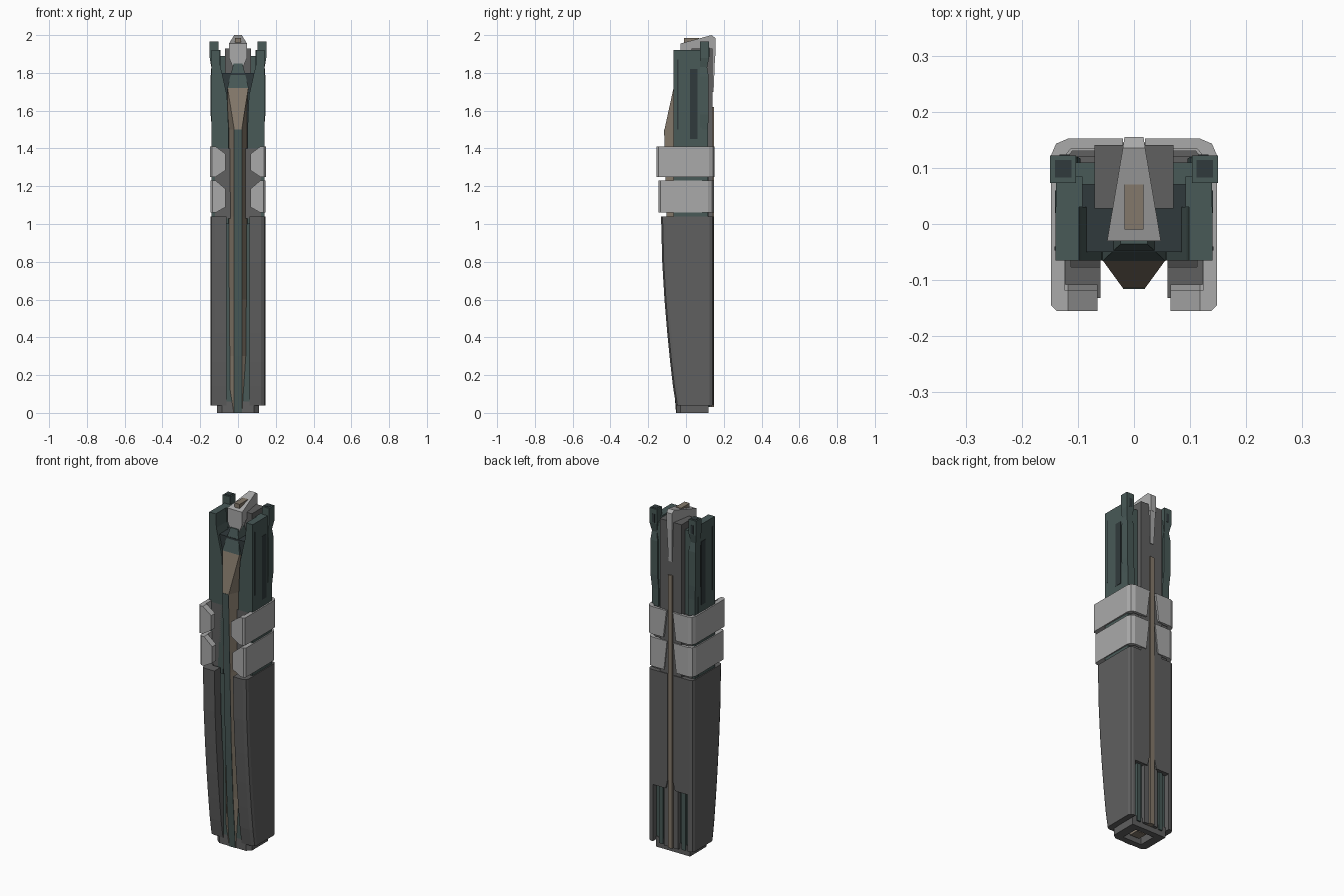
import bpy, bmesh


def material(name, rgb):
    m = bpy.data.materials.new(name)
    m.diffuse_color = (*rgb, 1)
    return m


GREEN = material("dark_green", (0.065, 0.10, 0.095))
DEEP = material("deep_green", (0.03, 0.042, 0.045))
DARK = material("dark_grey", (0.115, 0.115, 0.115))
SILVER = material("silver_grey", (0.40, 0.40, 0.40))
TAN = material("tan", (0.23, 0.19, 0.145))


def loft(name, loops, mat, mirror=False, bevel=0):
    """Skin a stack of equal-length 3D loops and cap both ends."""
    bm = bmesh.new()
    rows = [[bm.verts.new(p) for p in loop] for loop in loops]
    n = len(rows[0])
    for a, b in zip(rows, rows[1:]):
        for i in range(n):
            j = (i + 1) % n
            bm.faces.new((a[i], a[j], b[j], b[i]))
    bm.faces.new(rows[0][::-1])
    bm.faces.new(rows[-1])
    bmesh.ops.recalc_face_normals(bm, faces=bm.faces)
    me = bpy.data.meshes.new(name)
    bm.to_mesh(me)
    bm.free()
    me.materials.append(mat)
    ob = bpy.data.objects.new(name, me)
    bpy.context.collection.objects.link(ob)
    if bevel:
        bv = ob.modifiers.new("bevel", 'BEVEL')
        bv.width, bv.segments, bv.limit_method = bevel, 1, 'ANGLE'
    if mirror:
        mm = ob.modifiers.new("mirror", 'MIRROR')
        mm.use_mirror_merge = False
    return ob


def at_z(pts, z):
    return [(x, y, z) for x, y in pts]


def rect(x0, x1, y0, y1):
    return [(x0, y0), (x1, y0), (x1, y1), (x0, y1)]


def box(name, x0, x1, y0, y1, z0, z1, mat, mirror=False, bevel=0):
    r = rect(x0, x1, y0, y1)
    return loft(name, [at_z(r, z0), at_z(r, z1)], mat, mirror, bevel)


def slab_y(name, xz, y0, y1, mat, mirror=False):
    return loft(name, [[(x, y, z) for x, z in xz] for y in (y0, y1)], mat, mirror)


# Lower handle shells with a bowed front
def shell_section(f):
    return [(0.06, f), (0.122, f), (0.139, f + 0.008), (0.145, f + 0.022), (0.145, 0.125),
            (0.138, 0.139), (0.124, 0.145), (0.112, 0.145), (0.112, f + 0.055), (0.06, f + 0.055)]


bow = [(0.04, -0.053), (0.14, -0.069), (0.27, -0.084), (0.42, -0.099),
       (0.6, -0.114), (0.8, -0.126), (1.04, -0.132)]
loft("handle_shell", [at_z(shell_section(f), z) for z, f in bow], DARK, True)

# Rear shell panels, stopping above the lower recesses
slab_y("rear_shell_panel", [(0.018, 1.04), (0.113, 1.04), (0.113, 0.37), (0.03, 0.37),
                            (0.018, 0.42)], 0.115, 0.145, DARK, True)
box("recess_rail", 0.06, 0.085, 0.11, 0.128, 0.03, 0.5, GREEN, True)

# Inner core and bottom socket
box("inner_core", -0.11, 0.11, -0.05, 0.115, 0.06, 1.1, GREEN)
base = [(0, -0.05), (0.085, -0.05), (0.11, -0.03), (0.11, 0.12), (0, 0.12), (0, 0.085),
        (0.06, 0.085), (0.06, -0.015), (0, -0.015)]
loft("bottom_socket", [at_z(base, 0), at_z(base, 0.06)], DARK, True)
box("socket_plug", -0.03, 0.03, 0.005, 0.06, 0.015, 0.06, TAN)


# Wrap-around clamp bands with faceted front tips
def band_section(xi, xb, f, b, w):
    return [(xi, f), (w - 0.01, f), (w, f + 0.01), (w, b - 0.03), (w - 0.009, b - 0.009),
            (w - 0.03, b), (xb, b), (xb, b - 0.017), (w - 0.036, b - 0.017),
            (w - 0.024, b - 0.032), (w - 0.024, f + 0.037), (xi, f + 0.037)]


for name, z0, z1, f, b, w, lo, hi in [("lower_band", 1.06, 1.23, -0.145, 0.147, 0.146, 0.03, 0.045),
                                     ("upper_band", 1.25, 1.41, -0.155, 0.152, 0.148, 0.035, 0.04)]:
    levels = [(z0, 0.118, 0.04), (z0 + lo, 0.065, 0.036), (z1 - hi, 0.065, 0.025), (z1, 0.118, 0.02)]
    loft(name, [at_z(band_section(xi, xb, f, b, w), z) for z, xi, xb in levels], SILVER, True)

# Seat under the bands
box("band_seat", -0.122, 0.122, -0.065, 0.12, 1.03, 1.4, DARK)

# Upper body: dark middle, side plates, rear blocks
box("upper_middle", -0.095, 0.095, -0.05, 0.075, 1.1, 1.80, DEEP)
slab_y("side_plate", [(0.14, 1.0), (0.14, 1.92), (0.098, 1.92), (0.094, 1.84), (0.058, 1.68),
                      (0.05, 1.5), (0.05, 1.0)], -0.065, 0.03, GREEN, True)
box("side_plate_rear", 0.092, 0.139, 0.03, 0.085, 1.0, 1.92, GREEN, True)
box("rear_filler", 0.06, 0.11, 0.07, 0.11, 1.0, 1.89, GREEN, True)
box("side_slot", 0.13, 0.1415, -0.047, -0.040, 1.5, 1.87, DEEP, True)
box("side_inlay", 0.13, 0.1412, 0.02, 0.06, 1.45, 1.82, DEEP, True)

# Corner posts with flared heads
post = [(1.0, 0.095, 0.138, 0.116), (1.50, 0.095, 0.138, 0.116), (1.58, 0.1, 0.145, 0.12),
        (1.78, 0.1, 0.145, 0.12), (1.83, 0.11, 0.141, 0.112), (1.88, 0.103, 0.150, 0.122),
        (1.965, 0.103, 0.150, 0.122)]
loft("corner_post", [at_z(rect(a, b, 0.073, c), z) for z, a, b, c in post], GREEN, True)
box("post_cap", 0.111, 0.141, 0.083, 0.114, 1.95, 1.967, DEEP, True)
box("post_rear_window", 0.115, 0.133, 0.11, 0.1235, 1.885, 1.935, DEEP, True)

# Rear column and tan back strip
box("rear_column", -0.07, 0.07, 0.028, 0.141, 1.0, 1.93, DARK)
box("rear_column_lower", -0.045, 0.045, 0.1, 0.136, 0.03, 1.0, DARK)
box("back_strip", -0.014, 0.014, 0.12, 0.148, 0.03, 1.62, TAN)

# Front spine: tan keel with a green face strip
keel = [(0, -0.051), (0.3, -0.073), (0.6, -0.088), (1.04, -0.101), (1.5, -0.114)]
loops = [at_z([(-0.055, -0.035), (-0.02, f), (0.02, f), (0.055, -0.035)], z) for z, f in keel]
loops.append(at_z([(-0.056, -0.035), (-0.055, -0.066), (0.055, -0.066), (0.056, -0.035)], 1.72))
loft("front_keel", loops, TAN)
loft("keel_strip", [at_z(rect(-0.02, 0.02, f - 0.002, f + 0.02), z) for z, f in keel], GREEN)

# Wedge between keel and clip
loft("front_wedge", [at_z(rect(-0.056, 0.056, -0.066, 0.03), 1.72),
                     at_z(rect(-0.024, 0.024, -0.036, 0.03), 1.85)], GREEN)


# Silver top clip, tapering to the rear, with tail and tan button
def clip_section(y, w, wb, zb, zm, zt):
    return [(-wb, y, zb), (wb, y, zb), (w, y, zm), (w, y, zt), (-w, y, zt), (-w, y, zm)]


loft("top_clip", [clip_section(-0.03, 0.048, 0.022, 1.82, 1.88, 1.955),
                  clip_section(0.135, 0.02, 0.018, 1.89, 1.92, 2.0),
                  clip_section(0.155, 0.017, 0.017, 1.89, 1.92, 1.985)], SILVER)
loft("clip_tail", [at_z(rect(-0.011, 0.011, 0.12, 0.146), 1.70),
                   at_z(rect(-0.017, 0.017, 0.12, 0.155), 1.92)], SILVER)
box("clip_button", -0.017, 0.017, -0.01, 0.07, 1.94, 1.985, TAN)
